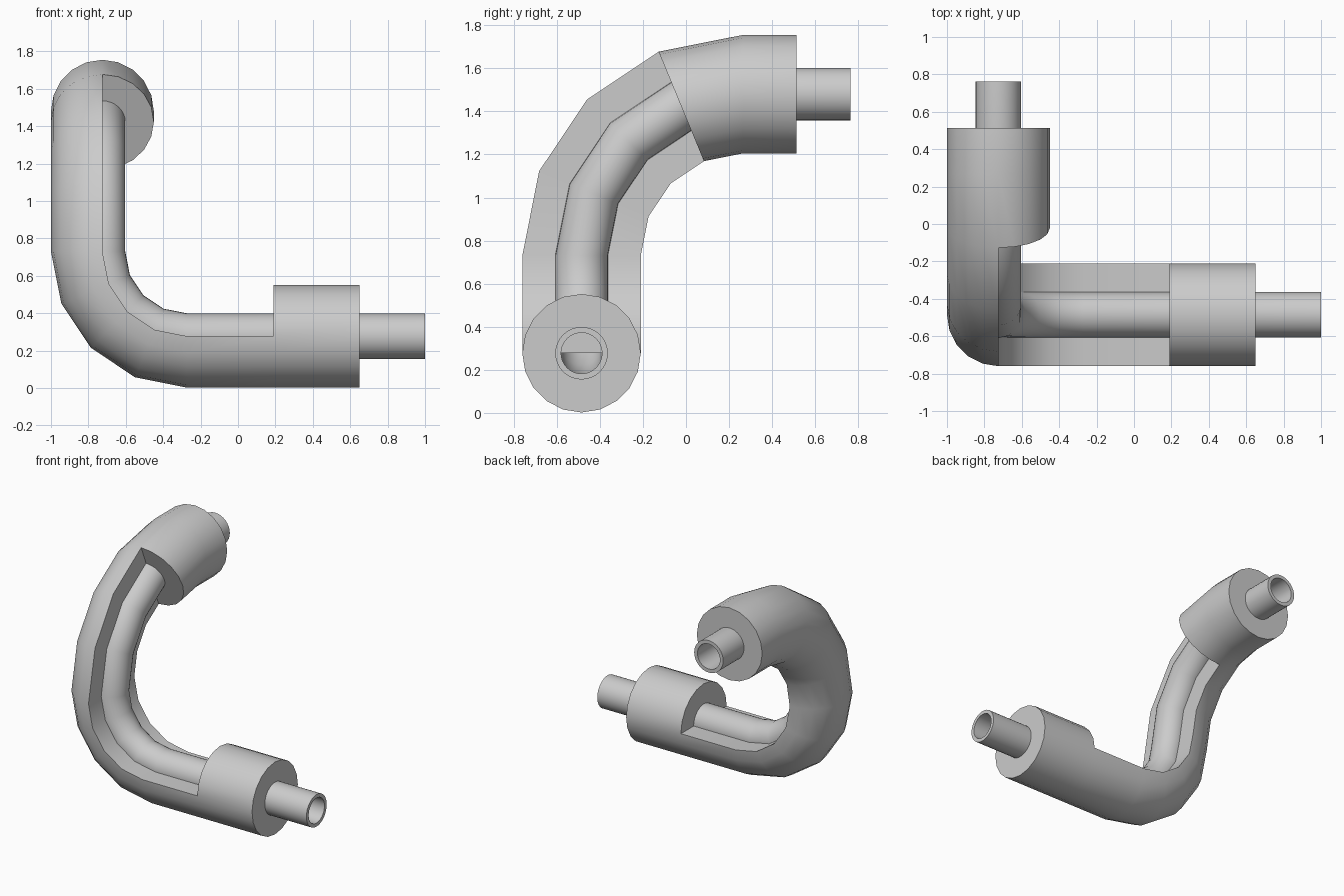
import bpy, bmesh, math
from mathutils import Vector

if "Cube" in bpy.data.objects:
    bpy.data.objects.remove(bpy.data.objects["Cube"])

X0, Y0, Z0 = -0.725, -0.485, 0.277      # riser x, front run y, front run z
B1 = Z1 = 0.73                          # height where both bends meet
R1, R2 = Z1 - Z0, 0.75                  # bend radii
R_JACKET, R_PIPE, R_BORE = 0.275, 0.122, 0.095

# Stations along the route: (centre, direction, direction of the cut-away side)
UP, RIGHT = Vector((0, 0, 1)), Vector((1, 0, 0))
bends = []
for i in range(5):                      # bend from the horizontal run to the riser
    a = math.radians(22.5 * i)
    s, c = math.sin(a), math.cos(a)
    bends.append((Vector((X0 + R1 - R1 * s, Y0, Z1 - R1 * c)),
                  Vector((-c, 0, s)), Vector((s, 0, c))))
for i in range(1, 5):                   # bend from the riser towards the back
    a = math.radians(22.5 * i)
    s, c = math.sin(a), math.cos(a)
    bends.append((Vector((X0, Y0 + R2 - R2 * c, Z1 + R2 * s)),
                  Vector((0, s, c)), RIGHT))


def at_x(x):
    return (Vector((x, Y0, Z0)), -RIGHT, UP)


def at_y(y):
    return (Vector((X0, y, Z1 + R2)), Vector((0, 1, 0)), RIGHT)


def ring(bm, station, radius, sides):
    c, t, n = station
    b = t.cross(n)
    return [bm.verts.new(c + radius * (math.cos(a) * b + math.sin(a) * n))
            for a in (2 * math.pi * k / sides for k in range(sides))]


def bridge(bm, r1, r2, ks):
    m = len(r1)
    for k in ks:
        bm.faces.new((r1[k], r1[(k + 1) % m], r2[(k + 1) % m], r2[k]))


def finish(bm, name):
    bmesh.ops.recalc_face_normals(bm, faces=bm.faces)
    me = bpy.data.meshes.new(name)
    bm.to_mesh(me)
    bm.free()
    ob = bpy.data.objects.new(name, me)
    bpy.context.collection.objects.link(ob)
    bpy.ops.object.select_all(action='DESELECT')
    ob.select_set(True)
    bpy.context.view_layer.objects.active = ob
    bpy.ops.object.shade_smooth_by_angle(angle=math.radians(35))


# Hollow inner pipe
bm = bmesh.new()
N = 32
route = [at_x(1.0)] + bends + [at_y(0.763)]
outer = [ring(bm, s, R_PIPE, N) for s in route]
inner = [ring(bm, s, R_BORE, N) for s in route]
for wall in (outer, inner):
    for r1, r2 in zip(wall, wall[1:]):
        bridge(bm, r1, r2, range(N))
for e in (0, -1):
    bridge(bm, outer[e], inner[e], range(N))
finish(bm, "inner_pipe")

# Thick insulation jacket, half cut away between two full collars
bm = bmesh.new()
N = 20
H = N // 2
route = [at_x(0.65), at_x(0.19)] + bends + [at_y(0.513)]
rings = [ring(bm, s, R_JACKET, N) for s in route]
first, last = 1, len(route) - 3         # stations where the cut starts and ends
for i, (r1, r2) in enumerate(zip(rings, rings[1:])):
    if first <= i < last:
        bridge(bm, r1, r2, range(H, N))
        bm.faces.new((r1[0], r1[H], r2[H], r2[0]))      # flat cut face
    else:
        bridge(bm, r1, r2, range(N))
for i in (first, last):                 # half-round steps at the collars
    bm.faces.new(rings[i][:H + 1])
for e in (0, -1):                       # collar ends around the pipe
    bridge(bm, rings[e], ring(bm, route[e], 0.115, N), range(N))
finish(bm, "insulation_jacket")
